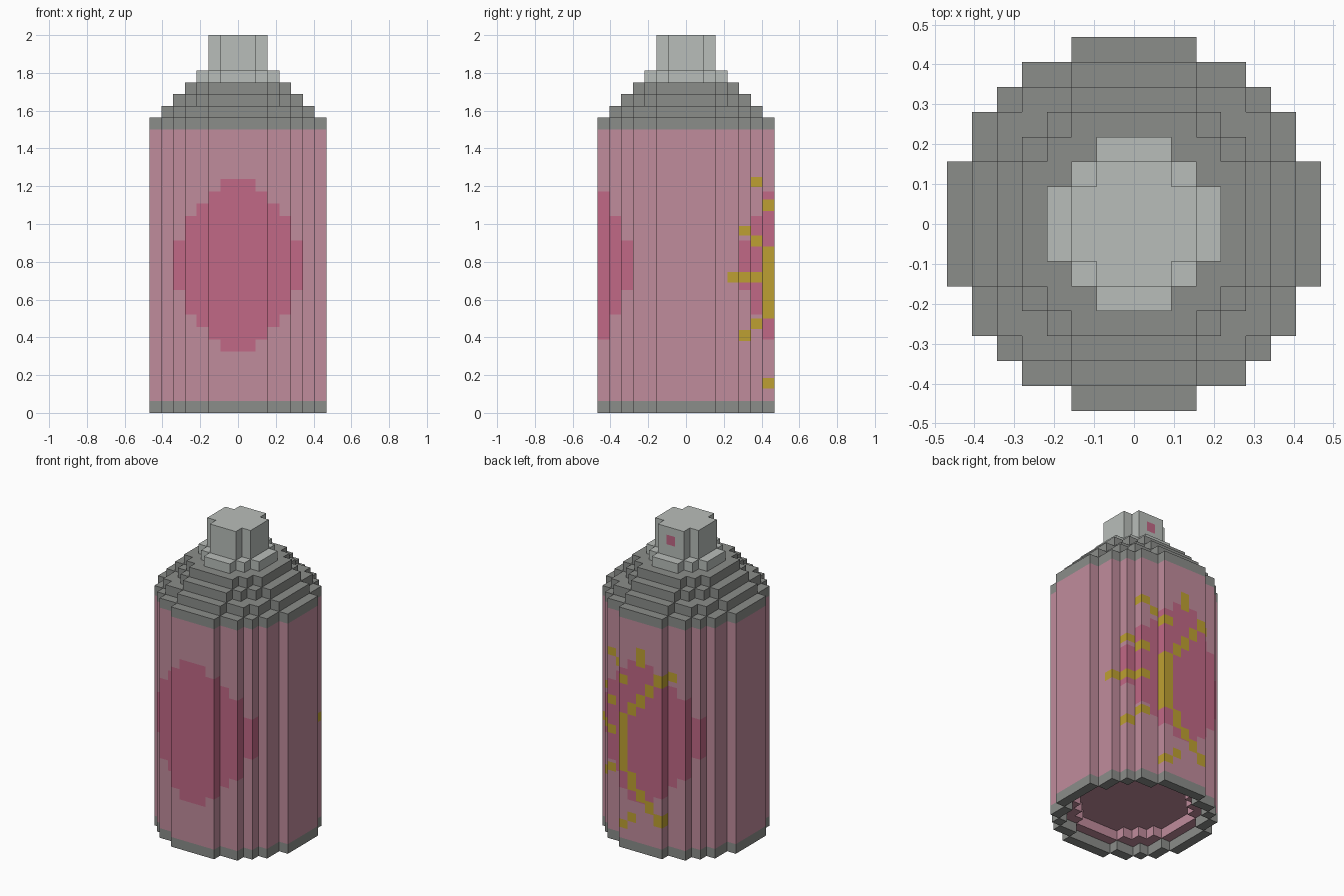
import bpy
import bmesh

if "Cube" in bpy.data.objects:
    bpy.data.objects.remove(bpy.data.objects["Cube"], do_unlink=True)

U = 0.0625                      # size of one block
DIRS = ((1, 0), (-1, 0), (0, 1), (0, -1))


def make_material(name, rgb):
    lin = [((c / 255 + 0.055) / 1.055) ** 2.4 for c in rgb] + [1.0]
    mat = bpy.data.materials.new(name)
    mat.use_nodes = True
    mat.diffuse_color = lin
    bsdf = next(n for n in mat.node_tree.nodes if n.type == 'BSDF_PRINCIPLED')
    bsdf.inputs["Base Color"].default_value = lin
    bsdf.inputs["Roughness"].default_value = 0.8
    return mat


MATS = [make_material("dark grey metal", (139, 141, 138)),
        make_material("light grey plastic", (185, 190, 186)),
        make_material("dusty pink", (192, 140, 156)),
        make_material("deep pink", (193, 104, 134)),
        make_material("mustard yellow", (190, 160, 50))]
GREY, LIGHT, PINK, DEEP, YELLOW = range(5)


def disc(r2):
    """Blocky disc: all cells whose squared distance is within r2."""
    return {(i, j) for i in range(-8, 9) for j in range(-8, 9) if i * i + j * j <= r2}


def add_cap(bm, cells, z, colour, up=True):
    """Horizontal face over a set of cells."""
    for i, j in cells:
        pts = [(i - .5, j - .5), (i + .5, j - .5), (i + .5, j + .5), (i - .5, j + .5)]
        if not up:
            pts.reverse()
        face = bm.faces.new([bm.verts.new((x * U, y * U, z)) for x, y in pts])
        face.material_index = colour


def add_wall(bm, cells, z0, z1, bands, inward=False):
    """Upright walls round a set of cells; bands(i, j) lists (low, high, colour)."""
    for i, j in cells:
        for dx, dy in DIRS:
            if (i + dx, j + dy) in cells:
                continue
            ax, ay = i + .5 * dx + .5 * dy, j + .5 * dy - .5 * dx
            bx, by = i + .5 * dx - .5 * dy, j + .5 * dy + .5 * dx
            layers = bands(i, j)
            cuts = sorted({z0, z1} | {z for b in layers for z in b[:2] if z0 < z < z1})
            for lo, hi in zip(cuts, cuts[1:]):
                mid = (lo + hi) / 2
                colour = [c for l, h, c in layers if l < mid < h][-1]
                pts = [(ax, ay, lo), (bx, by, lo), (bx, by, hi), (ax, ay, hi)]
                if inward:
                    pts.reverse()
                face = bm.faces.new([bm.verts.new((x * U, y * U, z)) for x, y, z in pts])
                face.material_index = colour


def plain(colour):
    return lambda i, j: [(-1, 3, colour)]


def finish(bm, name):
    bmesh.ops.remove_doubles(bm, verts=bm.verts, dist=1e-5)
    mesh = bpy.data.meshes.new(name)
    bm.to_mesh(mesh)
    bm.free()
    for mat in MATS:
        mesh.materials.append(mat)
    obj = bpy.data.objects.new(name, mesh)
    bpy.context.collection.objects.link(obj)
    return obj


# Painted label: round spot on front and back, yellow splatter on the back
ROW = (1.5 - U) / 22
SPOT_ROWS = (4, 4, 5, 6, 7, 9)          # first row of the spot, by column
SPLATTER = {
    6: [(.69, .747)],
    5: [(.94, .99), (.69, .747), (.38, .44)],
    4: [(1.197, 1.25), (.88, .94), (.69, .747), (.445, .50)],
    3: [(1.14, 1.197)],
    2: [(1.07, 1.13), (.50, .88), (.13, .185)],
    1: [(.88, .96), (.39, .51), (.185, .245)],
    0: [(1.21, 1.33), (.945, 1.03), (.33, .41)],
    -1: [(1.03, 1.11), (.27, .35)],
    -2: [(1.11, 1.19), (.20, .28)],
    -3: [(1.14, 1.20)],
}


def label(i, j):
    layers = [(0, 1.6, GREY), (U, 1.5, PINK)]
    if abs(j) >= 5 and abs(i) <= 5:
        k = SPOT_ROWS[abs(i)]
        layers.append((U + k * ROW, U + (22 - k) * ROW, DEEP))
    if j >= 4:
        layers += [(lo, hi, YELLOW) for lo, hi in SPLATTER.get(i, [])]
    return layers


# Can body with a stepped hollow underneath
R7, R6, R5, R4 = disc(53), disc(41), disc(29), disc(20)
body = bmesh.new()
add_wall(body, R7, 0, 25 * U, label)
add_cap(body, R7 - R6, 25 * U, GREY)
add_cap(body, R7 - R6, 0, GREY, up=False)
add_wall(body, R6, 0, U, plain(GREY), inward=True)
add_cap(body, R6 - R5, U, PINK, up=False)
add_wall(body, R5, U, 2 * U, plain(PINK), inward=True)
add_cap(body, R5, 2 * U, PINK, up=False)
finish(body, "can_body")

# Stepped shoulder
COLLAR, STEM = disc(10), disc(5)
shoulder = bmesh.new()
for n, (cells, above) in enumerate(((R6, R5), (R5, R4), (R4, COLLAR))):
    add_wall(shoulder, cells, (25 + n) * U, (26 + n) * U, plain(GREY))
    add_cap(shoulder, cells - above, (26 + n) * U, GREY)
finish(shoulder, "can_shoulder")

# Nozzle: collar and button, with the spray hole on the back


def spray_hole(i, j):
    layers = [(0, 3, LIGHT)]
    if (i, j) == (0, 2):
        layers.append((30 * U + .01, 31 * U + .01, DEEP))
    return layers


nozzle = bmesh.new()
add_wall(nozzle, COLLAR, 28 * U, 29 * U, plain(LIGHT))
add_cap(nozzle, COLLAR - STEM, 29 * U, LIGHT)
add_wall(nozzle, STEM, 29 * U, 32 * U, spray_hole)
add_cap(nozzle, STEM, 32 * U, LIGHT)
finish(nozzle, "spray_nozzle")
